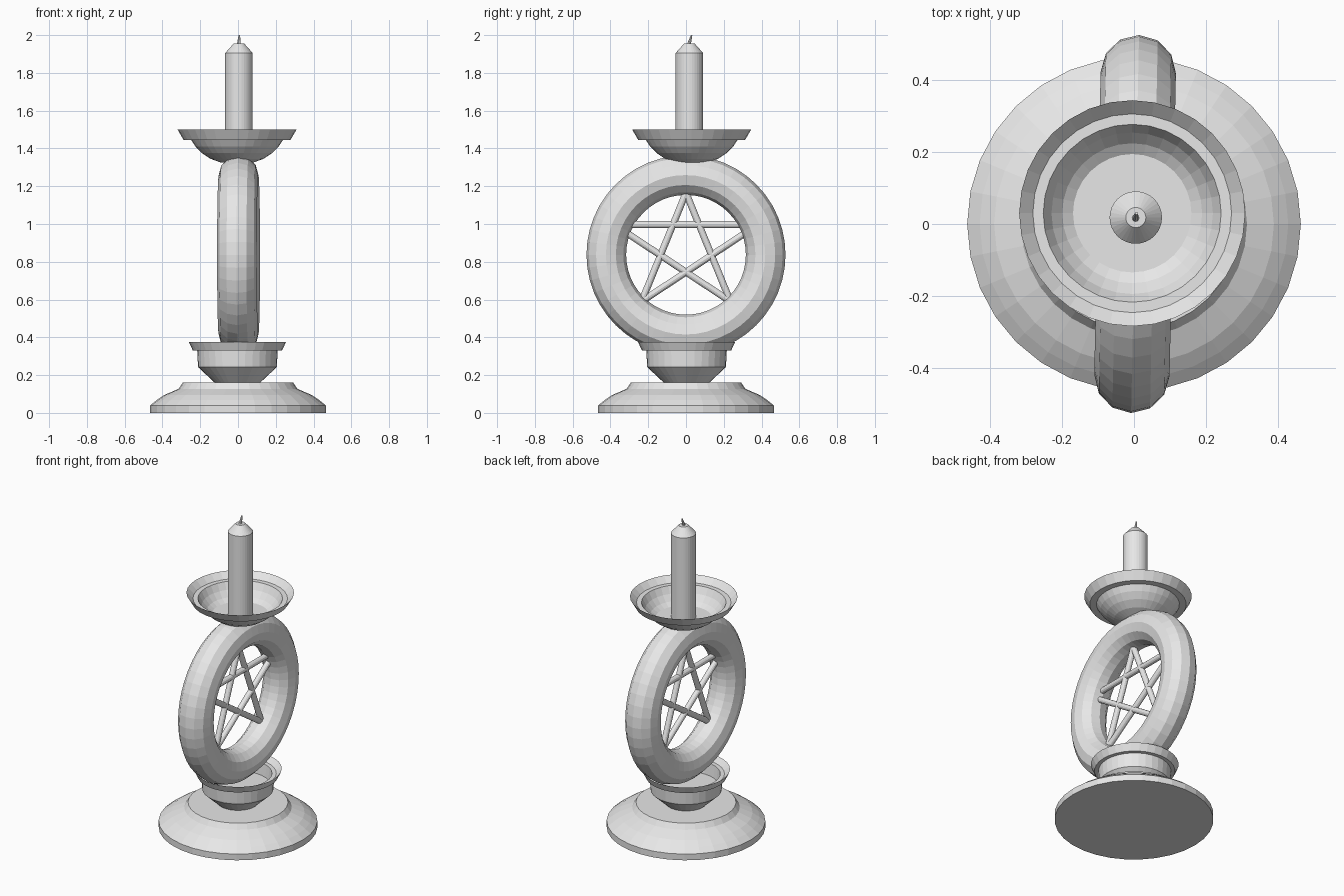
import bpy, bmesh, math
from mathutils import Vector

if "Cube" in bpy.data.objects:
    bpy.data.objects.remove(bpy.data.objects["Cube"])

grey = bpy.data.materials.new("plain_grey")
grey.diffuse_color = (0.8, 0.8, 0.8, 1)
grey.use_nodes = True
grey.node_tree.nodes["Principled BSDF"].inputs["Base Color"].default_value = grey.diffuse_color


def finish(name, bm, loc=(0, 0, 0)):
    bmesh.ops.recalc_face_normals(bm, faces=bm.faces)
    me = bpy.data.meshes.new(name)
    bm.to_mesh(me)
    bm.free()
    me.materials.append(grey)
    ob = bpy.data.objects.new(name, me)
    ob.location = loc
    bpy.context.collection.objects.link(ob)
    return ob


def lathe(name, profile, loc=(0, 0, 0), n=32):
    """Turn a (radius, height) profile and cap both ends flat."""
    bm = bmesh.new()
    rings = [[bm.verts.new((r * math.cos(math.tau * i / n),
                            r * math.sin(math.tau * i / n), z))
              for i in range(n)] for r, z in profile]
    for a, b in zip(rings, rings[1:]):
        for i in range(n):
            j = (i + 1) % n
            bm.faces.new((a[i], a[j], b[j], b[i]))
    bm.faces.new(rings[0])
    bm.faces.new(rings[-1])
    return finish(name, bm, loc)


def rod(name, a, b, r1, r2, n=12):
    """Straight round bar from a to b."""
    a, b = Vector(a), Vector(b)
    bm = bmesh.new()
    bmesh.ops.create_cone(bm, cap_ends=True, segments=n, radius1=r1,
                          radius2=r2, depth=(b - a).length)
    ob = finish(name, bm, (a + b) / 2)
    ob.rotation_mode = 'QUATERNION'
    ob.rotation_quaternion = (b - a).to_track_quat('Z', 'Y')
    return ob


# Foot with a rounded shoulder
lathe("base", [(0.465, 0), (0.465, 0.04), (0.43, 0.068), (0.39, 0.095),
               (0.315, 0.127), (0.293, 0.16)])

# Small hollow cup that holds the ring
lathe("lower_cup", [(0.115, 0.155), (0.208, 0.242), (0.209, 0.25),
                    (0.213, 0.33), (0.236, 0.33), (0.257, 0.375),
                    (0.225, 0.345), (0.2, 0.345), (0.19, 0.27)],
      (-0.003, 0.003, 0))

# Large upright ring, standing in the YZ plane
bpy.ops.mesh.primitive_torus_add(
    major_segments=48, minor_segments=12, major_radius=0.422,
    minor_radius=0.105, location=(0.003, 0, 0.837),
    rotation=(0, math.pi / 2, math.radians(-1.2)))
ring = bpy.context.object
ring.name = "ring"
ring.data.materials.append(grey)

# Five crossing bars inside the ring
rod("star_bar_level", (0.003, -0.31, 0.997), (0.003, 0.31, 0.997), 0.018, 0.018)
for side, tag in ((-1, "a"), (1, "b")):
    rod("star_bar_steep_" + tag, (0.003, 0, 1.165),
        (0.003, side * 0.235, 0.59), 0.018, 0.018)
    rod("star_bar_slanted_" + tag, (0.003, side * 0.31, 0.95),
        (0.003, -side * 0.235, 0.59), 0.018, 0.018)

# Drip dish with a stepped rim and rounded underside
lathe("drip_dish", [(0.085, 1.325), (0.14, 1.345), (0.185, 1.375),
                    (0.22, 1.41), (0.243, 1.445), (0.283, 1.445),
                    (0.315, 1.5), (0.277, 1.463), (0.248, 1.463),
                    (0.225, 1.42), (0.195, 1.385), (0.165, 1.365)],
      (-0.005, 0.03, 0))

# Candle and its leaning wick
lathe("candle", [(0.073, 1.36), (0.073, 1.905), (0.028, 1.955)],
      (0.005, 0.018, 0))
rod("wick", (0.004, 0.014, 1.945), (0.007, 0.03, 2.0), 0.011, 0.004, 8)
